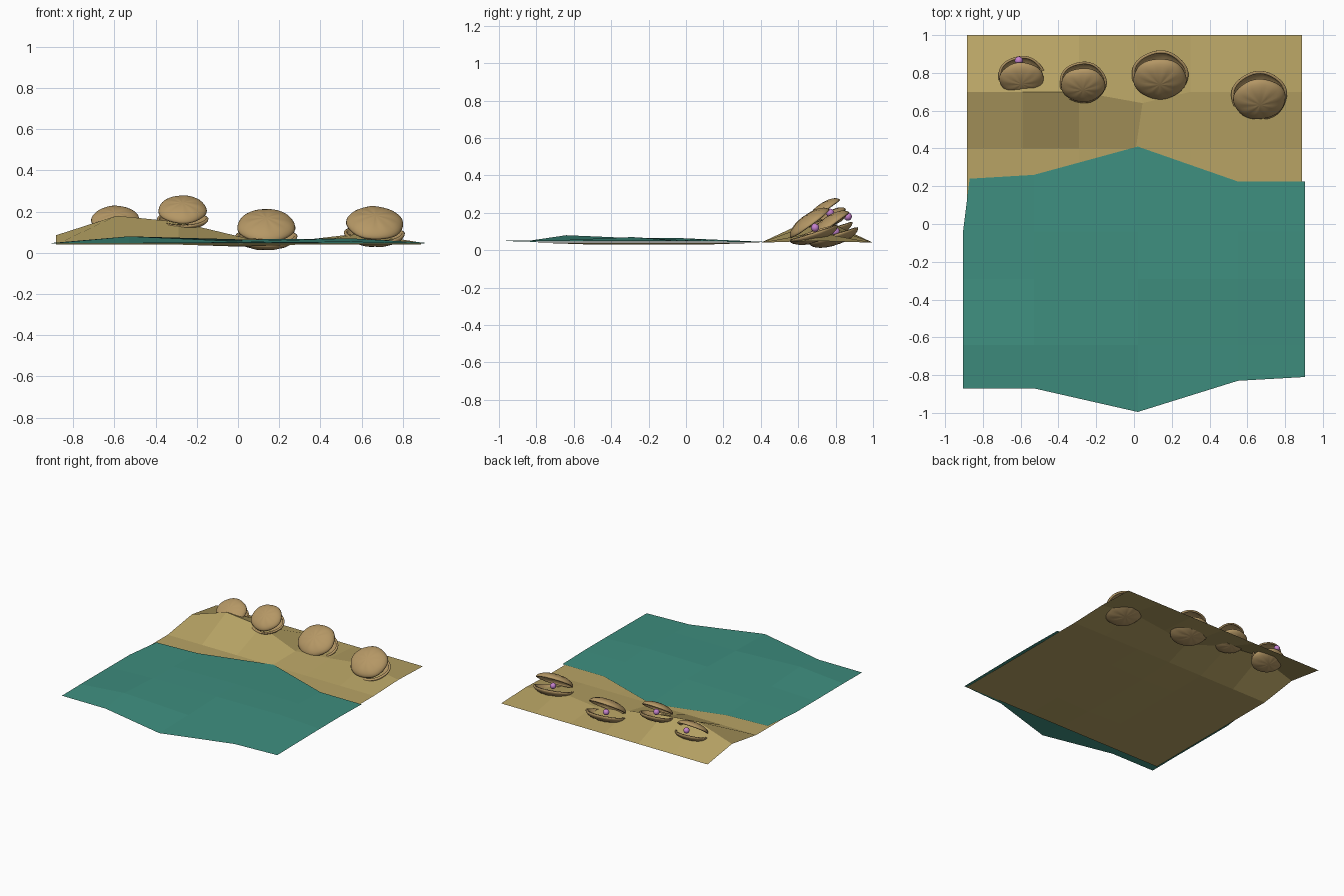
import bpy, bmesh, math, random
from mathutils import Vector, Matrix

if "Cube" in bpy.data.objects:
    bpy.data.objects.remove(bpy.data.objects["Cube"])

random.seed(4)


def material(name, rgb):
    m = bpy.data.materials.new(name)
    m.diffuse_color = (*rgb, 1)
    m.use_nodes = True
    m.node_tree.nodes["Principled BSDF"].inputs["Base Color"].default_value = m.diffuse_color
    return m


SAND = material("sand", (0.48, 0.37, 0.13))
WATER = material("water", (0.048, 0.27, 0.21))
SHELL = material("shell", (0.46, 0.31, 0.13))
PEARL = material("pearl", (0.55, 0.22, 0.60))


def add_object(name, bm, mat, smooth=False):
    bmesh.ops.recalc_face_normals(bm, faces=bm.faces)
    me = bpy.data.meshes.new(name)
    bm.to_mesh(me)
    bm.free()
    me.materials.append(mat)
    ob = bpy.data.objects.new(name, me)
    bpy.context.collection.objects.link(ob)
    for p in me.polygons:
        p.use_smooth = smooth
    return ob


def sheet(name, rows, mat):
    """Faceted surface through rows of points."""
    bm = bmesh.new()
    grid = [[bm.verts.new(p) for p in row] for row in rows]
    for a, b in zip(grid, grid[1:]):
        for i in range(len(a) - 1):
            bm.faces.new((a[i], a[i + 1], b[i + 1], b[i]))
    return add_object(name, bm, mat)


# Sand: a low dune ridge along y = 0.7, nearly flat elsewhere
xs = [-0.885, -0.59, -0.29, 0.01, 0.30, 0.60, 0.89]
ridge_z = [0.085, 0.18, 0.15, 0.07, 0.06, 0.095, 0.05]
rows = []
for j in range(7):
    y = -0.8 + 0.3 * j
    row = []
    for i, x in enumerate(xs):
        px, py, z = x, y, 0.04
        if j == 5:
            z = ridge_z[i]
            if i == 3:
                px, py = 0.045, 0.64
        if i == 3 and j in (1, 2, 3):
            z = 0.03
        row.append((px, py, z))
    rows.append(row)
sheet("sand", rows, SAND)

# Water: faceted sheet with wavy shore and front edge
wx = [-0.905, -0.53, 0.02, 0.55, 0.905]
back_y = [0.24, 0.26, 0.41, 0.225, 0.225]
front_y = [-0.87, -0.87, -0.995, -0.83, -0.81]
water_z = [
    [0.046, 0.046, 0.05, 0.045, 0.045],
    [0.048, 0.08, 0.055, 0.055, 0.047],
    [0.047, 0.06, 0.065, 0.07, 0.05],
    [0.047, 0.055, 0.065, 0.055, 0.05],
    [0.046, 0.045, 0.045, 0.045, 0.045]]
mid_y = [None, -0.64, -0.29, -0.04, None]
rows = []
for j, zs in enumerate(water_z):
    ys = front_y if j == 0 else back_y if j == 4 else [mid_y[j]] * 5
    rows.append([(wx[i] + (0.035 if i == 0 and j == 4 else 0), ys[i], zs[i])
                 for i in range(5)])
sheet("water", rows, WATER)


def half_shell(name, hinge, r, height, pitch, yaw, side):
    """Ribbed, lumpy half ellipsoid hinged at its front edge."""
    n, m = 40, 9
    length = r * 0.92
    phase = random.uniform(0, 6)
    mat = (Matrix.Translation(hinge) @ Matrix.Rotation(yaw, 4, 'Z')
           @ Matrix.Rotation(pitch, 4, 'X') @ Matrix.Translation((0, length, 0)))
    bm = bmesh.new()
    top = bm.verts.new(mat @ Vector((0, 0, side * height)))
    last = None
    for k in range(1, m + 1):
        a = k / m * math.pi / 2
        ring = []
        for i in range(n):
            t = 2 * math.pi * i / n
            s = math.sin(a) * (1 + 0.015 * math.sin(5 * t + phase) * k / m)
            lump = 1 + 0.03 * math.sin(9 * t + phase) * math.sin(2 * a)
            lump += random.uniform(-0.015, 0.015)
            ring.append(bm.verts.new(mat @ Vector((
                r * s * math.cos(t), length * s * math.sin(t),
                side * height * math.cos(a) * lump))))
        for i in range(n):
            j = (i + 1) % n
            if last:
                bm.faces.new((last[i], last[j], ring[j], ring[i]))
            else:
                bm.faces.new((top, ring[i], ring[j]))
        last = ring
    bmesh.ops.recalc_face_normals(bm, faces=bm.faces)
    ob = add_object(name, bm, SHELL, True)
    sol = ob.modifiers.new("thickness", 'SOLIDIFY')
    # the open bowl's normals point outwards, so thicken inwards
    sol.thickness = r * 0.1
    sol.offset = -1


# Oysters: hinge position, radius, yaw, pearl position
oysters = [
    ((-0.595, 0.67, 0.08), 0.125, 0.0, (-0.61, 0.865, 0.18)),
    ((-0.27, 0.64, 0.13), 0.125, 0.0, (-0.285, 0.77, 0.20)),
    ((0.137, 0.655, 0.037), 0.15, 0.0, (0.126, 0.80, 0.10)),
    ((0.675, 0.55, 0.052), 0.148, 0.1, (0.66, 0.69, 0.12))]
for k, (hinge, r, yaw, pearl) in enumerate(oysters, 1):
    h = Vector(hinge)
    half_shell(f"lower_shell_{k}", h, r, r * 0.36, math.radians(18), yaw, -1)
    half_shell(f"upper_shell_{k}", h + Vector((0, 0.01, 0.012)), r * 0.94, r * 0.36,
               math.radians(36), yaw, 1)
    bm = bmesh.new()
    bmesh.ops.create_uvsphere(bm, u_segments=20, v_segments=12, radius=0.022,
                              matrix=Matrix.Translation(pearl))
    add_object(f"pearl_{k}", bm, PEARL, True)
